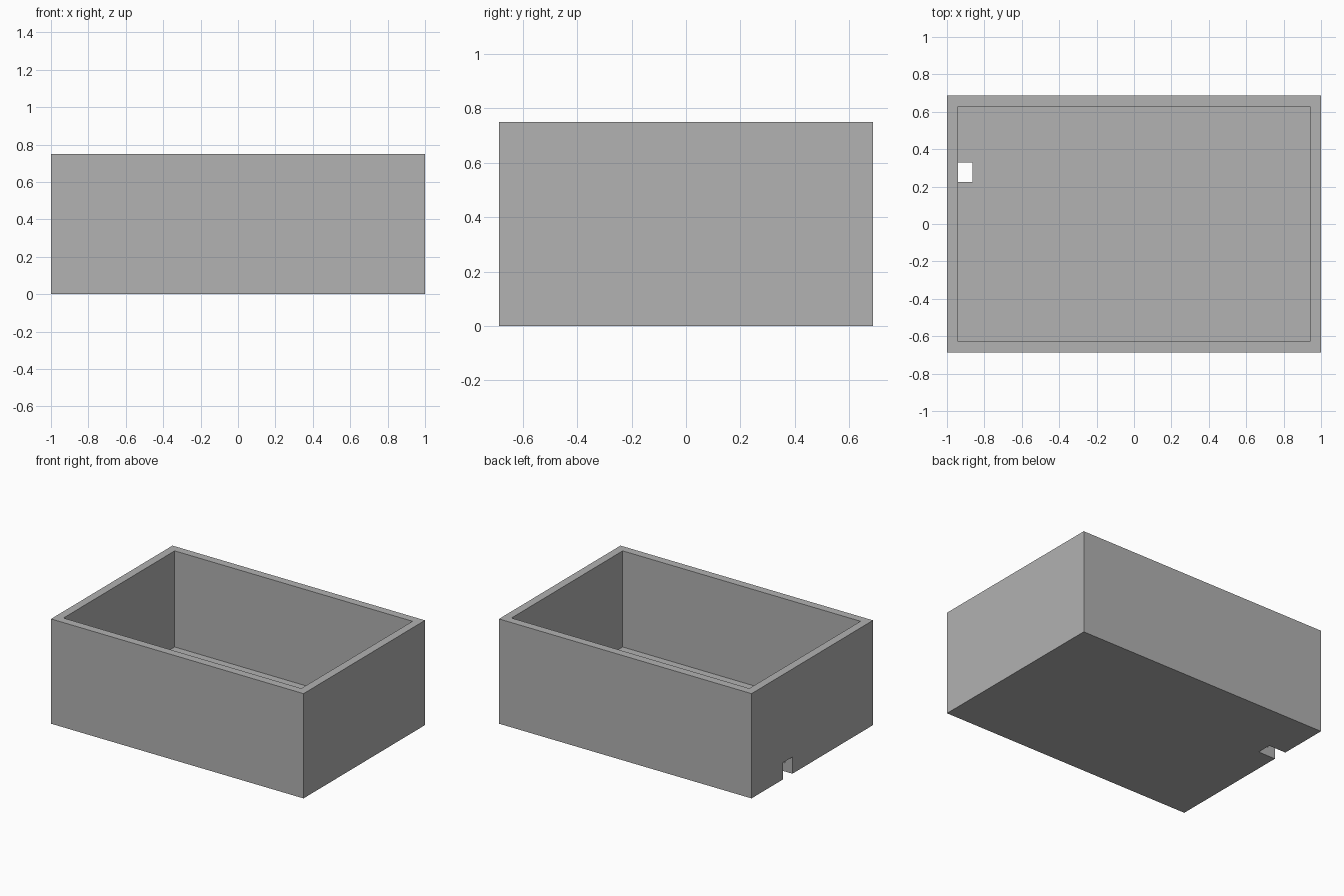
import bpy
from mathutils import Vector

if "Cube" in bpy.data.objects:
    bpy.data.objects.remove(bpy.data.objects["Cube"], do_unlink=True)

HALF_X, HALF_Y, HEIGHT = 1.0, 0.687, 0.75
WALL, FLOOR = 0.058, 0.062

grey = bpy.data.materials.new("plain grey")
grey.use_nodes = True
colour = (0.445, 0.445, 0.445, 1)
grey.diffuse_color = colour
grey.node_tree.nodes["Principled BSDF"].inputs["Base Color"].default_value = colour


def block(name, low, high):
    """Box spanning two opposite corners."""
    low, high = Vector(low), Vector(high)
    bpy.ops.mesh.primitive_cube_add(size=1, location=(low + high) / 2)
    obj = bpy.context.object
    obj.name = name
    obj.scale = high - low
    bpy.ops.object.transform_apply(location=True, rotation=False, scale=True)
    obj.data.materials.append(grey)
    return obj


def cut(target, cutter):
    """Subtract the cutter and discard it."""
    mod = target.modifiers.new("cut", "BOOLEAN")
    mod.operation = "DIFFERENCE"
    mod.solver = "EXACT"
    mod.object = cutter
    cutter.hide_render = True
    bpy.context.view_layer.objects.active = target
    bpy.ops.object.modifier_apply(modifier=mod.name)
    bpy.data.objects.remove(cutter, do_unlink=True)


# Open box: outer body with the cavity hollowed out
box = block("open_box", (-HALF_X, -HALF_Y, 0), (HALF_X, HALF_Y, HEIGHT))
inner_x, inner_y = HALF_X - WALL, HALF_Y - WALL
cut(box, block("cavity_cutter", (-inner_x, -inner_y, FLOOR),
               (inner_x, inner_y, HEIGHT + 0.2)))

# Cable notch through the right wall and the edge of the floor
cut(box, block("notch_cutter", (-HALF_X - 0.1, 0.224, -0.1),
               (-0.864, 0.329, 0.12)))
